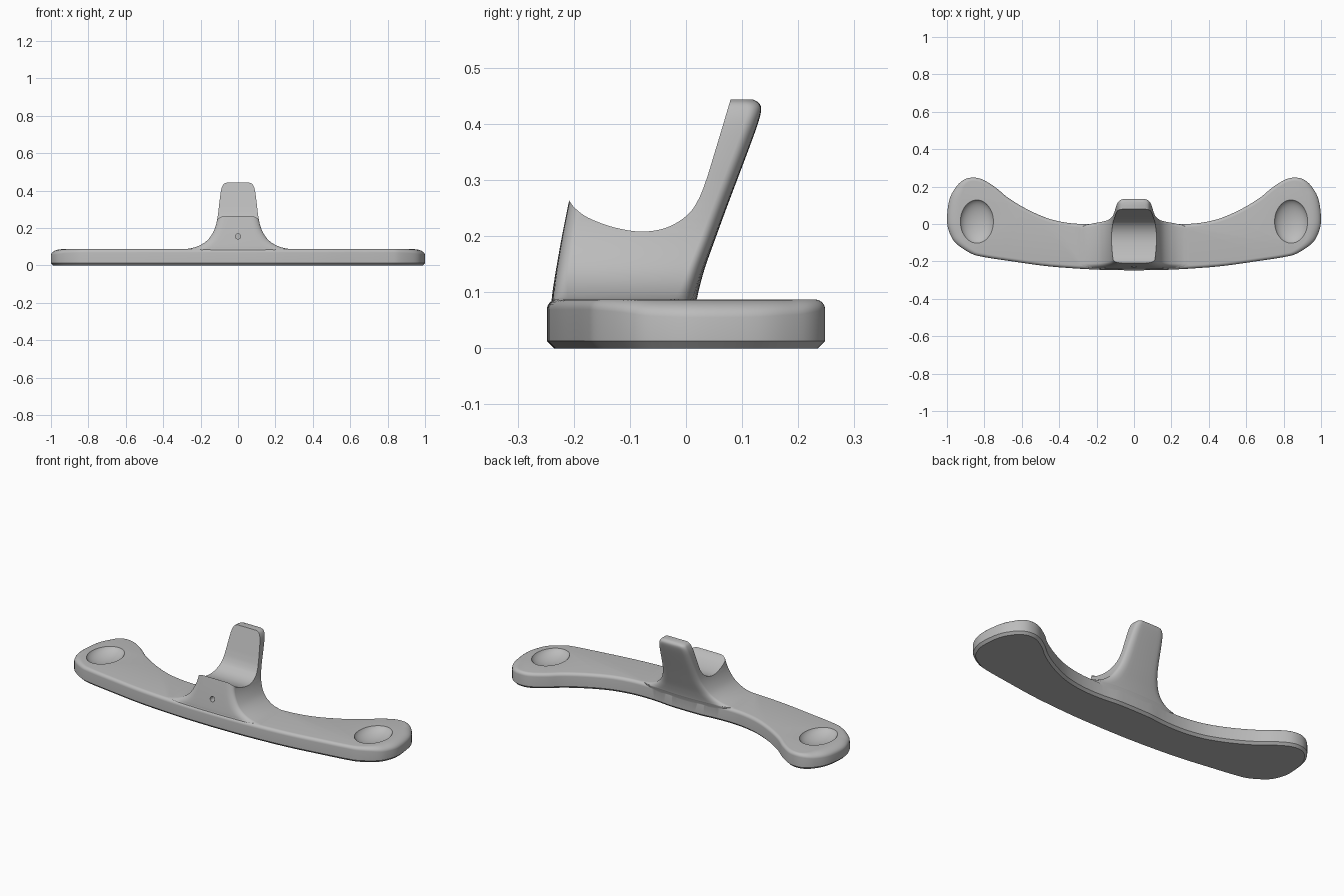
import bpy, bmesh, math
from mathutils import Vector

cube = bpy.data.objects.get("Cube")
if cube:
    bpy.data.objects.remove(cube, do_unlink=True)

grey = bpy.data.materials.new("satin_grey")
grey.use_nodes = True
grey.diffuse_color = (0.5, 0.5, 0.5, 1)
grey.node_tree.nodes["Principled BSDF"].inputs["Base Color"].default_value = (0.5, 0.5, 0.5, 1)


def spline(pts, steps):
    """Catmull-Rom curve through an open list of points."""
    p = [Vector(q) for q in pts]
    p = [2 * p[0] - p[1]] + p + [2 * p[-1] - p[-2]]
    out = []
    for a, b, c, d in zip(p, p[1:], p[2:], p[3:]):
        for i in range(steps):
            t = i / steps
            out.append(0.5 * (2 * b + (c - a) * t + (2 * a - 5 * b + 4 * c - d) * t * t
                              + (3 * b - a - 3 * c + d) * t ** 3))
    return out + [p[-2]]


def loft(name, rings):
    """Closed solid through rings that have equal point counts."""
    bm = bmesh.new()
    loops = [[bm.verts.new(co) for co in ring] for ring in rings]
    n = len(loops[0])
    for lo, hi in zip(loops, loops[1:]):
        for i in range(n):
            j = (i + 1) % n
            bm.faces.new((lo[i], lo[j], hi[j], hi[i]))
    bm.faces.new(loops[0][::-1])
    bm.faces.new(loops[-1])
    bmesh.ops.recalc_face_normals(bm, faces=bm.faces)
    mesh = bpy.data.meshes.new(name)
    bm.to_mesh(mesh)
    bm.free()
    mesh.materials.append(grey)
    obj = bpy.data.objects.new(name, mesh)
    bpy.context.collection.objects.link(obj)
    return obj


def combine(target, tool, operation):
    """Apply a boolean and discard the tool."""
    mod = target.modifiers.new(operation.title(), 'BOOLEAN')
    mod.operation, mod.object, mod.solver = operation, tool, 'EXACT'
    bpy.context.view_layer.objects.active = target
    bpy.ops.object.modifier_apply(modifier=mod.name)
    bpy.data.objects.remove(tool, do_unlink=True)


# Winged base: half outline, mirrored, with a bottom chamfer and rounded top
half = spline([(0, -.248), (.2, -.244), (.45, -.227), (.65, -.2), (.8, -.177), (.87, -.158),
               (.95, -.105), (.985, -.05), (1, .02), (.987, .13), (.95, .2), (.91, .236),
               (.865, .248), (.81, .238), (.74, .195), (.67, .138), (.57, .078), (.46, .03),
               (.36, .007), (.27, 0), (.18, .003), (.1, .011), (0, .013)], 5)
outline = half + [Vector((-p.x, p.y)) for p in reversed(half[1:-1])]
count = len(outline)
normals = []
for i in range(count):
    t = outline[(i + 1) % count] - outline[i - 1]
    normals.append(Vector((t.y, -t.x)).normalized())


def base_ring(z, inset):
    return [(p.x - n.x * inset, p.y - n.y * inset, z) for p, n in zip(outline, normals)]


def rounded_ring(angle, top=.087):
    """Top fillet that grows towards the outer ends."""
    ring = []
    for p, n in zip(outline, normals):
        end = max(0, abs(n.x)) ** 2 * min(1, max(0, (abs(p.x) - .8) / .15))
        wide, deep = .018 + .042 * end, .018 + .014 * end
        inset = wide * (1 - math.cos(angle))
        ring.append((p.x - n.x * inset, p.y - n.y * inset, top - deep * (1 - math.sin(angle))))
    return ring


base = loft("winged_base", [base_ring(0, .013), base_ring(.013, 0)]
            + [rounded_ring(math.pi / 2 * i / 6) for i in range(7)])

# Cradle stem: rows of height, half width, front y, back y
rows = spline([(.02, .3, -.24, .008), (.06, .3, -.241, .012), (.084, .3, -.24, .018),
               (.09, .26, -.239, .02), (.1, .222, -.238, .022), (.12, .182, -.235, .027),
               (.15, .15, -.23, .036), (.2, .123, -.221, .054), (.26, .109, -.209, .076),
               (.35, .098, -.19, .11), (.4, .091, -.18, .128), (.425, .083, -.175, .134),
               (.437, .074, -.172, .13), (.443, .06, -.17, .12)], 4)


def stem_ring(z, w, front, back):
    rx, ry = .02 + (w - .06) * .35, .022
    ring = []
    for sx, sy, start in ((1, -1, -90), (1, 1, 0), (-1, 1, 90), (-1, -1, 180)):
        y0 = front if sy < 0 else back
        for k in range(7):
            a = math.radians(start + 15 * k)
            x = sx * (w - rx) + rx * math.cos(a)
            bow = .1 if sy < 0 else -.3
            ring.append((x, y0 - sy * ry + ry * math.sin(a) + bow * x * x, z))
        if sx * sy > 0:                       # extra points across front and back
            for k in range(1, 8):
                x = sx * (w - rx) * (1 - k / 4)
                bow = .1 if sy < 0 else -.3
                ring.append((x, y0 + bow * x * x, z))
    return ring


stem = loft("cradle", [stem_ring(*r) for r in
                       ((v[0], v[1], v[2], v[3]) for v in map(tuple, rows))])

# Curved trough between the front lip and the leaning back arm
trough = spline([(-.208, .263), (-.198, .25), (-.175, .233), (-.13, .216), (-.08, .208), (-.035, .215),
                 (.002, .237), (.022, .265), (.036, .3), (.05, .345), (.08, .445)], 5)
trough = [Vector((-.25, .265))] + trough + [Vector((.1, .51)), Vector((-.25, .51))]
combine(stem, loft("trough_cutter", [[(x, p.x, p.y) for p in trough] for x in (-.5, .5)]), 'DIFFERENCE')
combine(base, stem, 'UNION')

# Small round hole in the front lip
circle = [(math.cos(i * math.pi / 12) * .014, math.sin(i * math.pi / 12) * .014) for i in range(24)]
combine(base, loft("hole_cutter", [[(x, y, z + .155) for x, z in circle] for y in (-.3, -.16)]), 'DIFFERENCE')

# Oval dishes in the two ends
for side in (-1, 1):
    bpy.ops.mesh.primitive_uv_sphere_add(segments=48, ring_count=32, location=(side * .84, .013, .101))
    dish = bpy.context.object
    dish.name = "dish_cutter"
    dish.scale = (.092, .12, .052)
    dish.data.materials.append(grey)
    combine(base, dish, 'DIFFERENCE')

base.name = "cradle_stand"
bpy.ops.object.select_all(action='DESELECT')
base.select_set(True)
bpy.context.view_layer.objects.active = base
bpy.ops.object.shade_smooth_by_angle(angle=math.radians(32))
